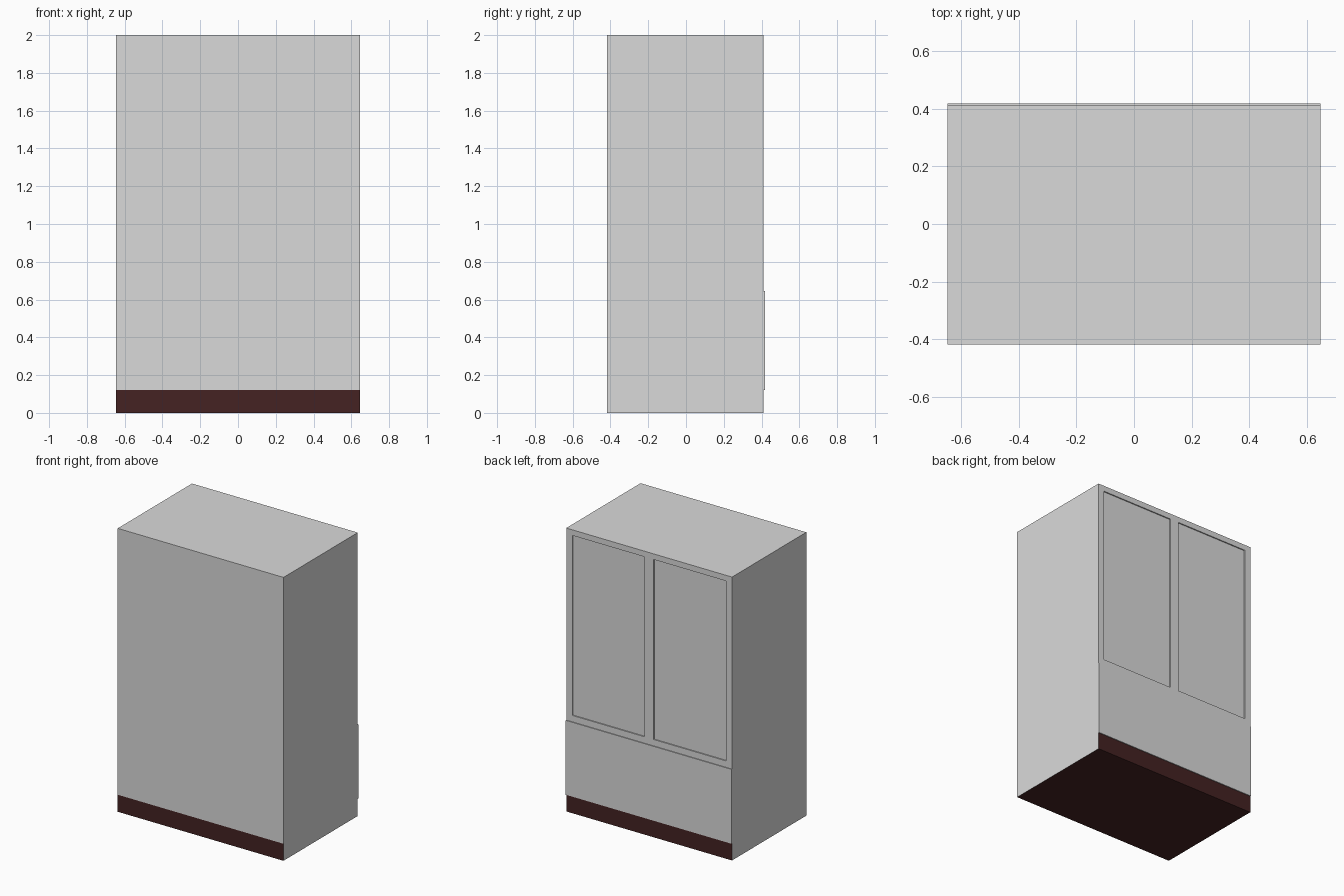
import bpy, bmesh
from mathutils import Vector

if "Cube" in bpy.data.objects:
    bpy.data.objects.remove(bpy.data.objects["Cube"])

W, FRONT, BACK, H = 0.647, -0.417, 0.411, 2.0   # half width, depth limits, height
PLINTH, DRAWER_TOP = 0.12, 0.645
PANEL_X, PANEL_Z, RECESS = (0.035, 0.60), (0.69, 1.96), 0.008


def material(name, rgb):
    m = bpy.data.materials.new(name)
    m.diffuse_color = (*rgb, 1)
    m.use_nodes = True
    m.node_tree.nodes["Principled BSDF"].inputs["Base Color"].default_value = m.diffuse_color
    return m


grey = material("light_grey", (0.7, 0.7, 0.7))
brown = material("dark_brown", (0.058, 0.016, 0.016))


def box_mesh(lo, hi):
    bm = bmesh.new()
    bmesh.ops.create_cube(bm, size=1)
    lo, hi = Vector(lo), Vector(hi)
    for v in bm.verts:
        v.co = (lo + hi) / 2 + v.co * (hi - lo)
    return bm


def finish(bm, name, mats):
    me = bpy.data.meshes.new(name)
    bm.to_mesh(me)
    bm.free()
    for m in mats:
        me.materials.append(m)
    ob = bpy.data.objects.new(name, me)
    bpy.context.collection.objects.link(ob)
    return ob


# Cabinet body, cut along the plinth and door panel lines
bm = box_mesh((-W, FRONT, 0), (W, BACK, H))
cuts = [((0, 0, z), (0, 0, 1)) for z in (PLINTH, *PANEL_Z)]
cuts += [((s * x, 0, 0), (1, 0, 0)) for x in PANEL_X for s in (-1, 1)]
for co, no in cuts:
    bmesh.ops.bisect_plane(bm, geom=bm.verts[:] + bm.edges[:] + bm.faces[:],
                           plane_co=co, plane_no=no)
bm.normal_update()

# Plinth colour on front, back and underside
for f in bm.faces:
    low = f.calc_center_median().z < PLINTH
    f.material_index = int(f.normal.z < -0.9 or (low and abs(f.normal.y) > 0.9))

# Two recessed door panels
panels = []
for f in bm.faces:
    c = f.calc_center_median()
    if (f.normal.y > 0.9 and PANEL_X[0] < abs(c.x) < PANEL_X[1]
            and PANEL_Z[0] < c.z < PANEL_Z[1]):
        panels.append(f)
for f in bmesh.ops.extrude_discrete_faces(bm, faces=panels)["faces"]:
    for v in f.verts:
        v.co.y = BACK - RECESS
bmesh.ops.recalc_face_normals(bm, faces=bm.faces[:])
finish(bm, "cabinet_body", [grey, brown])

# Slightly raised drawer front
finish(box_mesh((-W, BACK, PLINTH), (W, 0.417, DRAWER_TOP)), "drawer_front", [grey])
